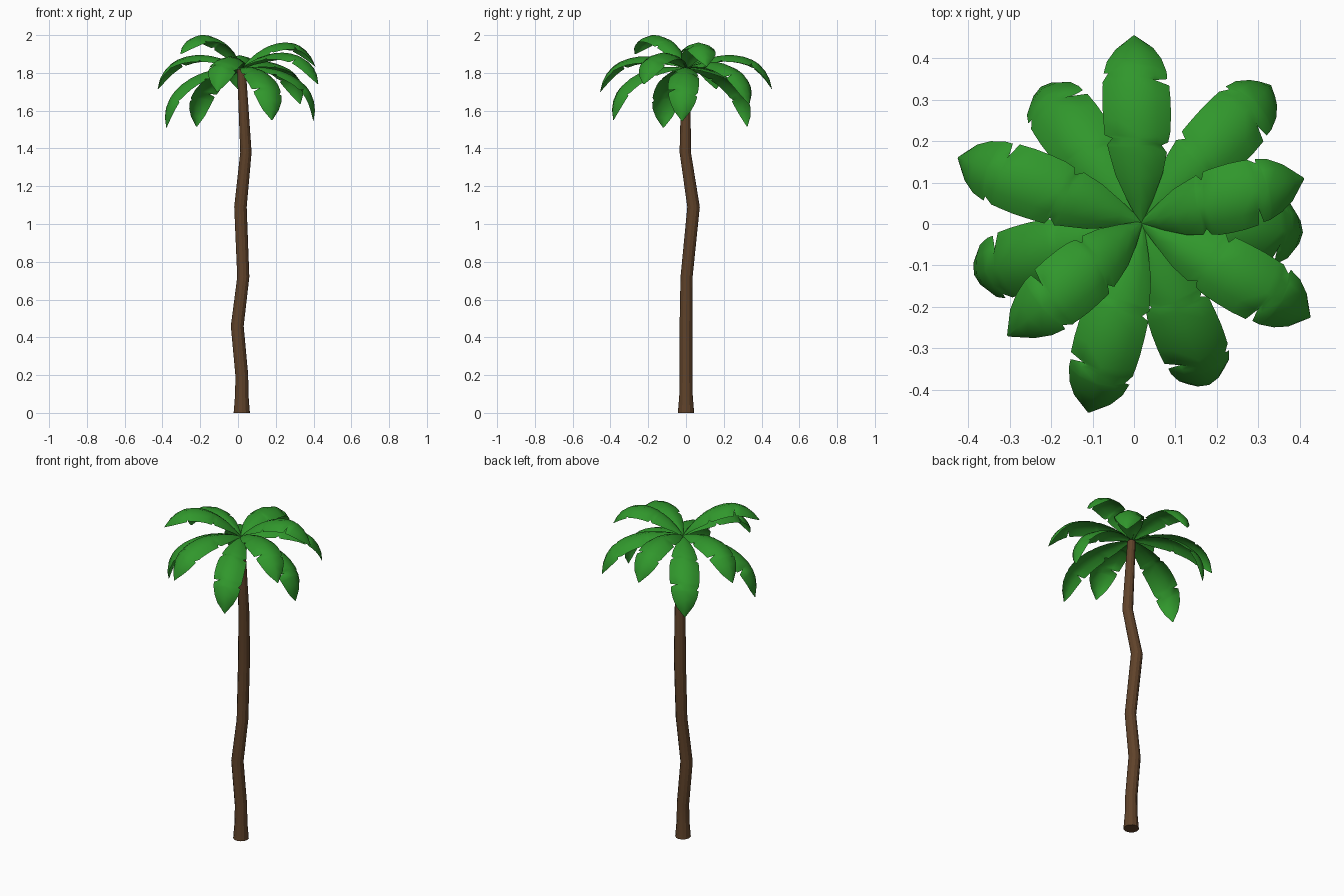
import bpy, bmesh, math
from mathutils import Vector

if "Cube" in bpy.data.objects:
    bpy.data.objects.remove(bpy.data.objects["Cube"])


def material(name, color):
    m = bpy.data.materials.new(name)
    m.diffuse_color = color
    m.use_nodes = True
    m.node_tree.nodes["Principled BSDF"].inputs["Base Color"].default_value = m.diffuse_color
    return m


bark = material("bark", (0.115, 0.055, 0.023, 1))
green = material("leaf_green", (0.03, 0.31, 0.025, 1))


def finish(bm, name, mat, angle):
    mesh = bpy.data.meshes.new(name)
    bm.to_mesh(mesh)
    bm.free()
    obj = bpy.data.objects.new(name, mesh)
    bpy.context.collection.objects.link(obj)
    mesh.materials.append(mat)
    bpy.ops.object.select_all(action='DESELECT')
    obj.select_set(True)
    bpy.context.view_layer.objects.active = obj
    bpy.ops.object.shade_smooth_by_angle(angle=math.radians(angle))
    return obj


# Crooked trunk: rings of (x, y, z, radius)
SIDES = 12
path = [(0.02, 0, 0, 0.043), (0.02, 0, 0.1, 0.035), (0.02, 0, 0.2, 0.034),
        (-0.004, 0, 0.46, 0.034), (0.028, 0.003, 0.72, 0.032),
        (0.013, 0.04, 1.09, 0.033), (0.042, -0.004, 1.38, 0.03),
        (0.018, 0.0, 1.82, 0.023)]
bm = bmesh.new()
rings = []
for x, y, z, r in path:
    rings.append([bm.verts.new((x + r * math.cos(a), y + r * math.sin(a), z))
                  for a in (2 * math.pi * i / SIDES for i in range(SIDES))])
for lo, hi in zip(rings, rings[1:]):
    for i in range(SIDES):
        j = (i + 1) % SIDES
        bm.faces.new((lo[i], lo[j], hi[j], hi[i]))
bm.faces.new(rings[0][::-1])
bm.faces.new(rings[-1])
finish(bm, "trunk", bark, 20)

# Leaf half widths along the length, with torn notches (position, left, right)
outline = [(0, .006, .006), (.1, .034, .032), (.2, .058, .056), (.29, .070, .068),
           (.325, .074, .056), (.335, .076, .072), (.365, .062, .076), (.38, .080, .078),
           (.45, .082, .081), (.54, .083, .082), (.63, .081, .080), (.65, .080, .046),
           (.67, .080, .076), (.72, .066, .075), (.73, .077, .074),
           (.82, .068, .064), (.91, .046, .045), (1, .003, .003)]
CROSS = (-1, -0.6, 0, 0.6, 1)


def leaf(index, tip):
    base = Vector((0.018, 0.003, 1.825))
    tip = Vector(tip)
    chord = tip - base
    side = Vector((-chord.y, chord.x, 0)).normalized()
    up = chord.cross(side).normalized()
    c1 = base + chord * 0.3 + up * 0.145
    c2 = base + chord * 0.83 + up * 0.2
    bm = bmesh.new()
    rows = []
    for t, left, right in outline:
        s = 1 - t
        p = base * s ** 3 + c1 * (3 * s * s * t) + c2 * (3 * s * t * t) + tip * t ** 3
        tangent = ((c1 - base) * s * s + (c2 - c1) * (2 * s * t) + (tip - c2) * t * t).normalized()
        normal = tangent.cross(side)
        row = []
        for c in CROSS:
            w = left if c > 0 else right
            row.append(bm.verts.new(p + side * (c * w) - normal * (c * c * w * 0.45)))
        rows.append(row)
    for a, b in zip(rows, rows[1:]):
        for i in range(len(CROSS) - 1):
            bm.faces.new((a[i], b[i], b[i + 1], a[i + 1]))
    bm.normal_update()
    if sum(f.normal.z for f in bm.faces) < 0:
        bmesh.ops.reverse_faces(bm, faces=bm.faces)
    finish(bm, f"leaf_{index}", green, 60)


# Crown: one drooping leaf per tip position
tips = [(0.0, 0.455, 1.715), (0.33, 0.335, 1.635), (0.41, 0.11, 1.835),
        (0.40, -0.02, 1.545), (0.425, -0.225, 1.74), (0.18, -0.385, 1.55),
        (-0.11, -0.455, 1.70), (-0.305, -0.27, 1.90), (-0.38, -0.12, 1.51),
        (-0.425, 0.16, 1.715), (-0.22, 0.325, 1.515)]
for i, tip in enumerate(tips):
    leaf(i + 1, tip)
